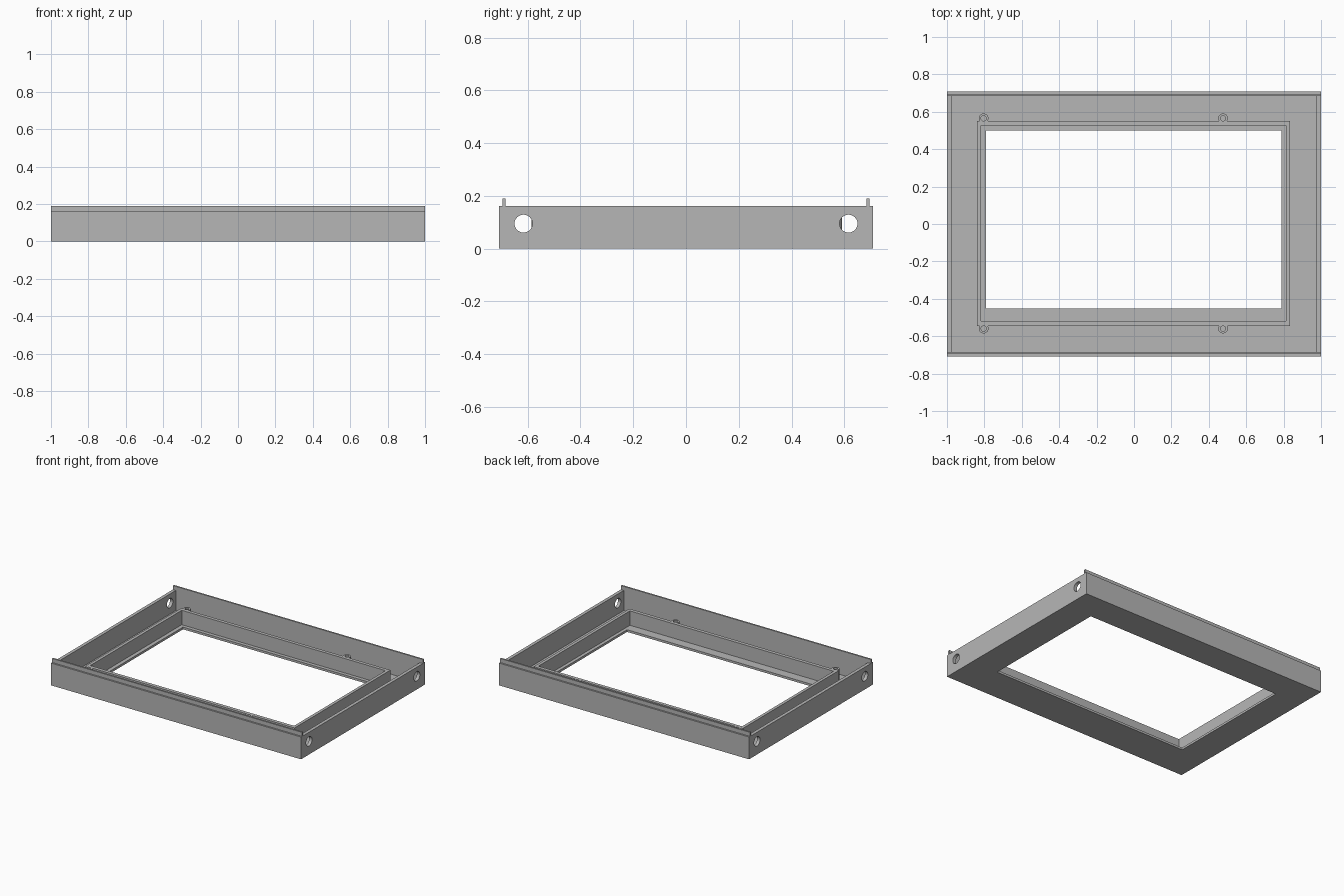
import bpy

if "Cube" in bpy.data.objects:
    bpy.data.objects.remove(bpy.data.objects["Cube"])

grey = bpy.data.materials.new("plain grey")
grey.use_nodes = True
COLOUR = (0.47, 0.47, 0.47, 1)
grey.diffuse_color = COLOUR
grey.node_tree.nodes["Principled BSDF"].inputs["Base Color"].default_value = COLOUR

HALF_Y = 0.708     # half depth of the case
WALL = 0.024       # outer wall thickness
WALL_TOP = 0.161
FLOOR = 0.016
FRAME_TOP = 0.12


def box(name, x, y, z):
    """Box from (low, high) ranges on each axis."""
    spans = (x, y, z)
    bpy.ops.mesh.primitive_cube_add(size=1, location=[(a + b) / 2 for a, b in spans])
    ob = bpy.context.object
    ob.name = name
    ob.scale = [b - a for a, b in spans]
    bpy.ops.object.transform_apply(location=True, rotation=False, scale=True)
    ob.data.materials.append(grey)
    return ob


def cylinder(name, radius, depth, location, turn=0):
    bpy.ops.mesh.primitive_cylinder_add(vertices=32, radius=radius, depth=depth,
                                        location=location, rotation=(0, turn, 0))
    ob = bpy.context.object
    ob.name = name
    ob.data.materials.append(grey)
    return ob


def combine(target, tool, operation):
    """Apply a boolean and throw the tool away."""
    tool.hide_render = True
    mod = target.modifiers.new("bool", "BOOLEAN")
    mod.operation = operation
    mod.solver = "EXACT"
    mod.object = tool
    bpy.context.view_layer.objects.active = target
    bpy.ops.object.modifier_apply(modifier=mod.name)
    bpy.data.objects.remove(tool)


def smooth(ob):
    bpy.ops.object.select_all(action="DESELECT")
    ob.select_set(True)
    bpy.context.view_layer.objects.active = ob
    bpy.ops.object.shade_smooth_by_angle(angle=0.6)


# Open tray with a window through its floor
tray = box("case_tray", (-1, 1), (-HALF_Y, HALF_Y), (0, WALL_TOP))
inner_x, inner_y = 1 - WALL, HALF_Y - WALL
combine(tray, box("cavity", (-inner_x, inner_x), (-inner_y, inner_y), (FLOOR, 1)), "DIFFERENCE")
combine(tray, box("window", (-0.79, 0.788), (-0.452, 0.5), (-1, 1)), "DIFFERENCE")

# Round cable holes through both end walls
for y in (-0.616, 0.616):
    combine(tray, cylinder("cable_hole", 0.034, 3, (0, y, 0.095), 1.570796), "DIFFERENCE")
smooth(tray)

# Thin locating lips along the front and back walls
for name, side in (("front_lip", -1), ("back_lip", 1)):
    box(name, (-1, 1), sorted((side * inner_y, side * (inner_y + WALL / 2))), (WALL_TOP, 0.19))

# Raised frame around the window, with four screw bosses
frame = box("screen_frame", (-0.84, 0.834), (-0.545, 0.551), (FLOOR, FRAME_TOP))
combine(frame, box("screen_space", (-0.818, 0.812), (-0.519, 0.526), (-1, 1)), "DIFFERENCE")
spots = [(x, y) for x in (-0.804, 0.476) for y in (-0.559, 0.565)]
height, middle = FRAME_TOP - FLOOR, (FRAME_TOP + FLOOR) / 2
for x, y in spots:
    combine(frame, cylinder("screw_boss", 0.026, height, (x, y, middle)), "UNION")
for x, y in spots:
    combine(frame, cylinder("screw_hole", 0.014, 1, (x, y, middle)), "DIFFERENCE")
smooth(frame)
